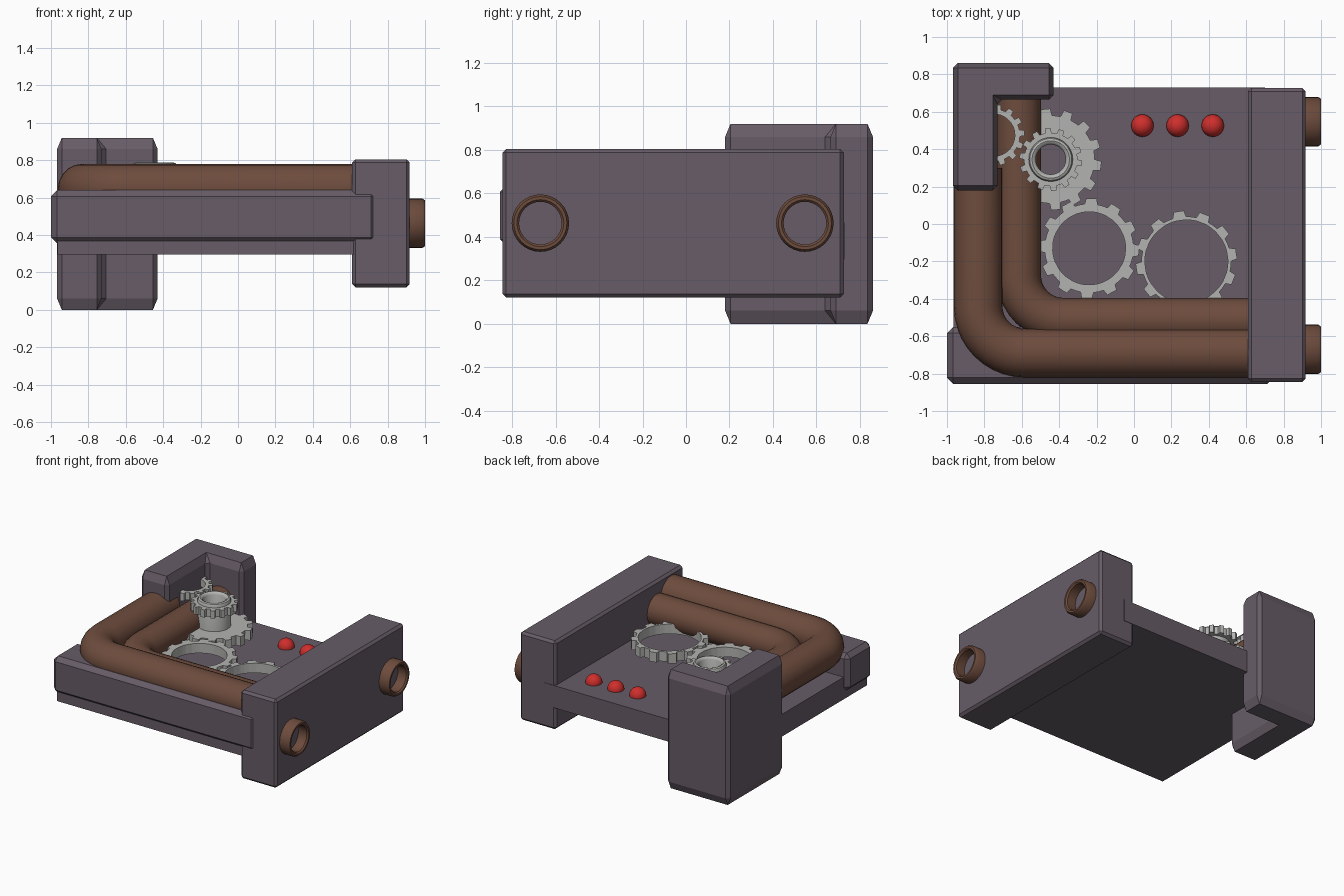
import bpy, bmesh, math
from mathutils import Vector, Matrix

if "Cube" in bpy.data.objects:
    bpy.data.objects.remove(bpy.data.objects["Cube"])


def material(name, rgb):
    m = bpy.data.materials.new(name)
    m.diffuse_color = (*rgb, 1)
    m.use_nodes = True
    m.node_tree.nodes["Principled BSDF"].inputs["Base Color"].default_value = m.diffuse_color
    return m


METAL = material("purple_grey_metal", (0.135, 0.108, 0.135))
COPPER = material("brown_copper", (0.155, 0.072, 0.047))
STEEL = material("light_steel", (0.45, 0.45, 0.44))
RED = material("red_light", (0.62, 0.028, 0.025))


def finish(name, bm, mat, smooth=False):
    bmesh.ops.recalc_face_normals(bm, faces=bm.faces)
    me = bpy.data.meshes.new(name)
    bm.to_mesh(me)
    bm.free()
    ob = bpy.data.objects.new(name, me)
    bpy.context.collection.objects.link(ob)
    me.materials.append(mat)
    if smooth:
        activate(ob)
        bpy.ops.object.shade_smooth_by_angle(angle=math.radians(40))
    return ob


def activate(ob):
    bpy.ops.object.select_all(action='DESELECT')
    ob.select_set(True)
    bpy.context.view_layer.objects.active = ob


def prism(name, outline, z0, z1, bevel=0, stretch=1):
    """Extruded outline; stretch makes the bevel taller than it is wide."""
    bm = bmesh.new()
    f = bm.faces.new([bm.verts.new((x, y, z0 / stretch)) for x, y in outline])
    top = bmesh.ops.extrude_face_region(bm, geom=[f])["geom"]
    bmesh.ops.translate(bm, vec=(0, 0, (z1 - z0) / stretch),
                        verts=[v for v in top if isinstance(v, bmesh.types.BMVert)])
    ob = finish(name, bm, METAL)
    ob.scale.z = stretch
    if bevel:
        mod = ob.modifiers.new("bevel", 'BEVEL')
        mod.width, mod.segments = bevel, 1
    return ob


def rect(x0, x1, y0, y1):
    return [(x0, y0), (x1, y0), (x1, y1), (x0, y1)]


def ring_loft(bm, loops):
    """Join closed loops of points into one closed ring-shaped solid."""
    rows = [[bm.verts.new(p) for p in loop] for loop in loops]
    for a, b in zip(rows, rows[1:] + rows[:1]):
        for i in range(len(a)):
            j = (i + 1) % len(a)
            bm.faces.new((a[i], a[j], b[j], b[i]))


def lathe(name, profile, loc, mat, axis='Z', n=32):
    bm = bmesh.new()
    ring_loft(bm, [[(r * math.cos(2 * math.pi * i / n), r * math.sin(2 * math.pi * i / n), h)
                    for i in range(n)] for r, h in profile])
    if axis == 'X':
        bm.transform(Matrix.Rotation(math.pi / 2, 4, 'Y'))
    ob = finish(name, bm, mat, True)
    ob.location = loc
    return ob


def gear(name, x, y, z0, z1, tip, root, hole, teeth, turn=0):
    pattern = [(0, root), (0.22, root), (0.44, root), (0.52, tip), (0.92, tip)]
    pts = [((t + f) * 2 * math.pi / teeth + turn, r) for t in range(teeth) for f, r in pattern]

    def loop(z, radius=None):
        return [(x + (radius or r) * math.cos(a), y + (radius or r) * math.sin(a), z)
                for a, r in pts]
    bm = bmesh.new()
    ring_loft(bm, [loop(z0), loop(z1), loop(z1, hole), loop(z0, hole)])
    return finish(name, bm, STEEL)


def pipe(name, cx, cy, z, radius, bend, y_end):
    """Pipe running from the back block, round the corner, into the right block."""
    pts = [(cx, y_end)]
    for i in range(11):
        a = math.pi + i / 10 * math.pi / 2
        pts.append((cx + bend + bend * math.cos(a), cy + bend + bend * math.sin(a)))
    pts.append((0.7, cy))
    cu = bpy.data.curves.new(name, 'CURVE')
    cu.dimensions = '3D'
    cu.bevel_depth, cu.bevel_resolution, cu.use_fill_caps = radius, 8, True
    sp = cu.splines.new('POLY')
    sp.points.add(len(pts) - 1)
    for p, (x, y) in zip(sp.points, pts):
        p.co = (x, y, z, 1)
    ob = bpy.data.objects.new(name, cu)
    bpy.context.collection.objects.link(ob)
    cu.materials.append(COPPER)
    activate(ob)
    bpy.ops.object.convert(target='MESH')
    bpy.ops.object.shade_smooth_by_angle(angle=math.radians(40))


# Housing: floor plate, front rail, right block, L-shaped corner block
prism("floor_plate", rect(-0.965, 0.7, -0.835, 0.73), 0.295, 0.467)
prism("front_rail", rect(-1.0, 0.745, -0.855, -0.55), 0.355, 0.64, 0.033)
prism("right_block", rect(0.61, 0.918, -0.845, 0.727), 0.12, 0.805, 0.018)
prism("corner_block", [(-0.967, 0.18), (-0.73, 0.18), (-0.73, 0.665), (-0.43, 0.665),
                       (-0.43, 0.86), (-0.967, 0.86)], 0, 0.92, 0.025, 2.4)

# Two bent pipes
pipe("outer_pipe", -0.833, -0.69, 0.65, 0.13, 0.25, 0.3)
pipe("inner_pipe", -0.617, -0.515, 0.585, 0.12, 0.24, 0.75)

# Open pipe stubs on the right side
for label, y in (("front", -0.67), ("back", 0.547)):
    lathe(label + "_pipe_stub",
          [(0.132, -0.02), (0.132, 0.07), (0.122, 0.085), (0.108, 0.085), (0.098, 0.075), (0.098, -0.02)],
          (0.915, y, 0.463), COPPER, 'X')

# Gear train
gear("middle_gear", -0.24, -0.13, 0.5, 0.575, 0.268, 0.238, 0.195, 12, 0.1)
gear("right_gear", 0.28, -0.2, 0.5, 0.575, 0.272, 0.24, 0.222, 12, 0.3)
gear("lower_axle_gear", -0.445, 0.345, 0.5, 0.575, 0.272, 0.235, 0.1, 14)
gear("upper_axle_gear", -0.445, 0.345, 0.7, 0.76, 0.168, 0.143, 0.1, 14)
gear("corner_gear", -0.75, 0.475, 0.7, 0.76, 0.165, 0.14, 0.113, 14, 0.2)

# Hollow axle with a rounded rim
lathe("axle", [(0.118, 0.46), (0.118, 0.77), (0.112, 0.783), (0.1, 0.788), (0.088, 0.783),
               (0.08, 0.77), (0.08, 0.46)], (-0.445, 0.345, 0), STEEL)

# Three red lights half sunk in the floor plate
for i in range(3):
    bm = bmesh.new()
    bmesh.ops.create_uvsphere(bm, u_segments=24, v_segments=14, radius=0.06)
    finish("red_light_%d" % (i + 1), bm, RED, True).location = (0.045 + i * 0.188, 0.526, 0.47)
